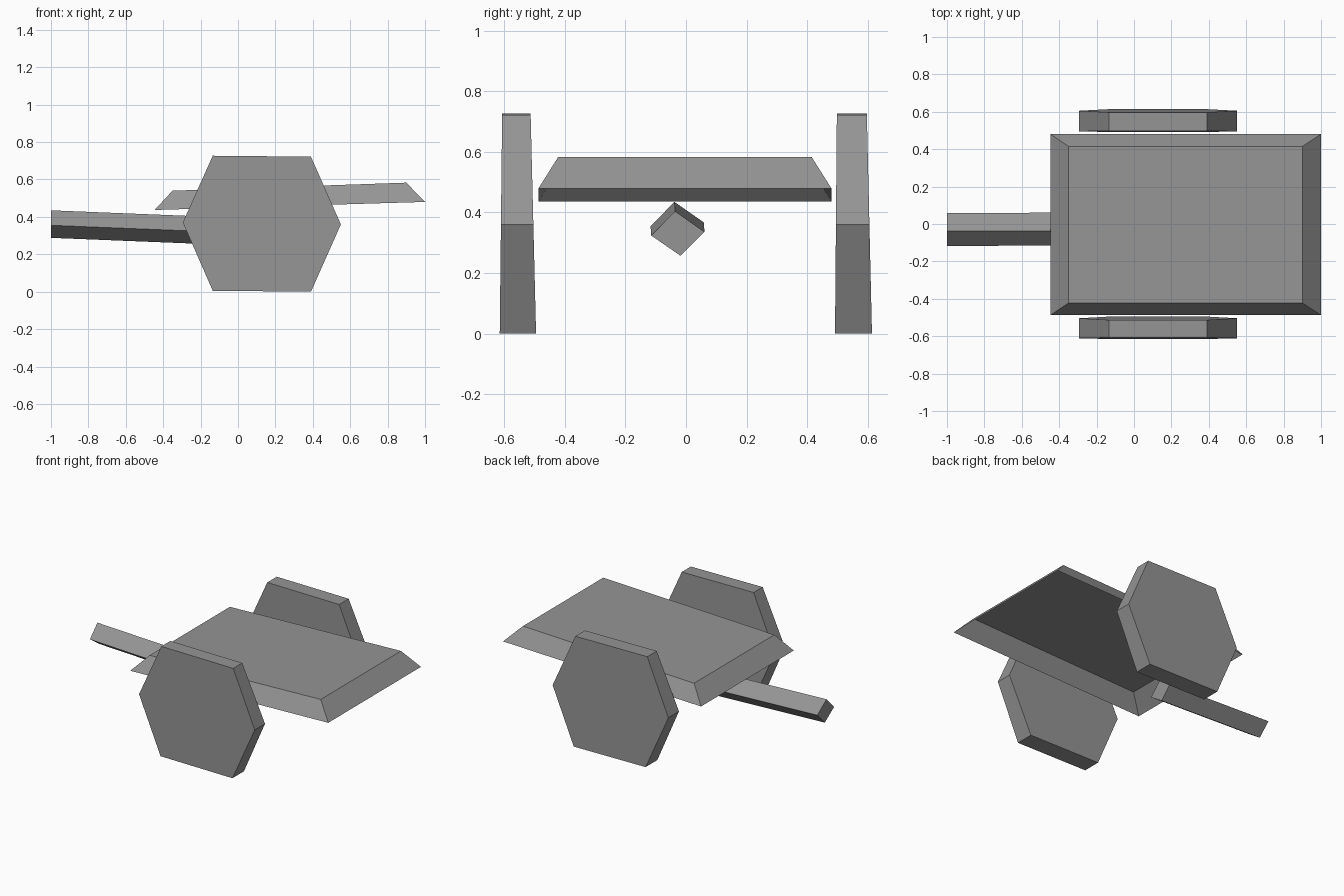
import bpy

if "Cube" in bpy.data.objects:
    bpy.data.objects.remove(bpy.data.objects["Cube"], do_unlink=True)

import bmesh

grey = bpy.data.materials.new("plain grey")
grey.use_nodes = True
grey.diffuse_color = (0.3, 0.3, 0.3, 1)
bsdf = next(n for n in grey.node_tree.nodes if n.type == "BSDF_PRINCIPLED")
bsdf.inputs["Base Color"].default_value = grey.diffuse_color


def loft(name, start, end, open_start=False):
    """Join two matching loops of points into a flat-faced solid or open shell."""
    bm = bmesh.new()
    a = [bm.verts.new(p) for p in start]
    b = [bm.verts.new(p) for p in end]
    for i in range(len(a)):
        j = (i + 1) % len(a)
        bm.faces.new((a[i], a[j], b[j], b[i]))
    bm.faces.new(b)
    if not open_start:
        bm.faces.new(a)
    bmesh.ops.recalc_face_normals(bm, faces=bm.faces)
    if open_start and max(bm.faces, key=lambda f: f.calc_center_median().z).normal.z < 0:
        bmesh.ops.reverse_faces(bm, faces=bm.faces)
    mesh = bpy.data.meshes.new(name)
    bm.to_mesh(mesh)
    bm.free()
    mesh.materials.append(grey)
    obj = bpy.data.objects.new(name, mesh)
    bpy.context.collection.objects.link(obj)
    return obj


# Cart bed: tilted tapered tray, hollow and open underneath
def bed_loop(x0, x1, y0, y1, z0, z1):
    return [(x0, y0, z0), (x1, y0, z1), (x1, y1, z1), (x0, y1, z0)]


loft("cart_bed",
     bed_loop(-0.446, 1.0, -0.487, 0.48, 0.437, 0.48),
     bed_loop(-0.35, 0.9, -0.422, 0.415, 0.54, 0.583),
     open_start=True)

# Wheels: six-sided discs that get thinner towards the top
HEXAGON = [(-0.295, 0.37), (-0.135, 0.727), (0.39, 0.722),
           (0.55, 0.36), (0.39, 0.0), (-0.135, 0.005)]


def wheel_side(y_bottom, y_top):
    return [(x, y_bottom + (y_top - y_bottom) * z / HEXAGON[1][1], z) for x, z in HEXAGON]


loft("front_wheel", wheel_side(-0.615, -0.607), wheel_side(-0.495, -0.513))
loft("back_wheel", wheel_side(0.492, 0.498), wheel_side(0.614, 0.597))

# Handle: square bar turned onto its edge, rising slightly to its free end
SECTION = [(-0.036, 0.404), (-0.115, 0.324), (-0.018, 0.257), (0.061, 0.336)]
loft("handle",
     [(-0.23, y, z) for y, z in SECTION],
     [(-1.0, y - 0.002, z + 0.031) for y, z in SECTION])
